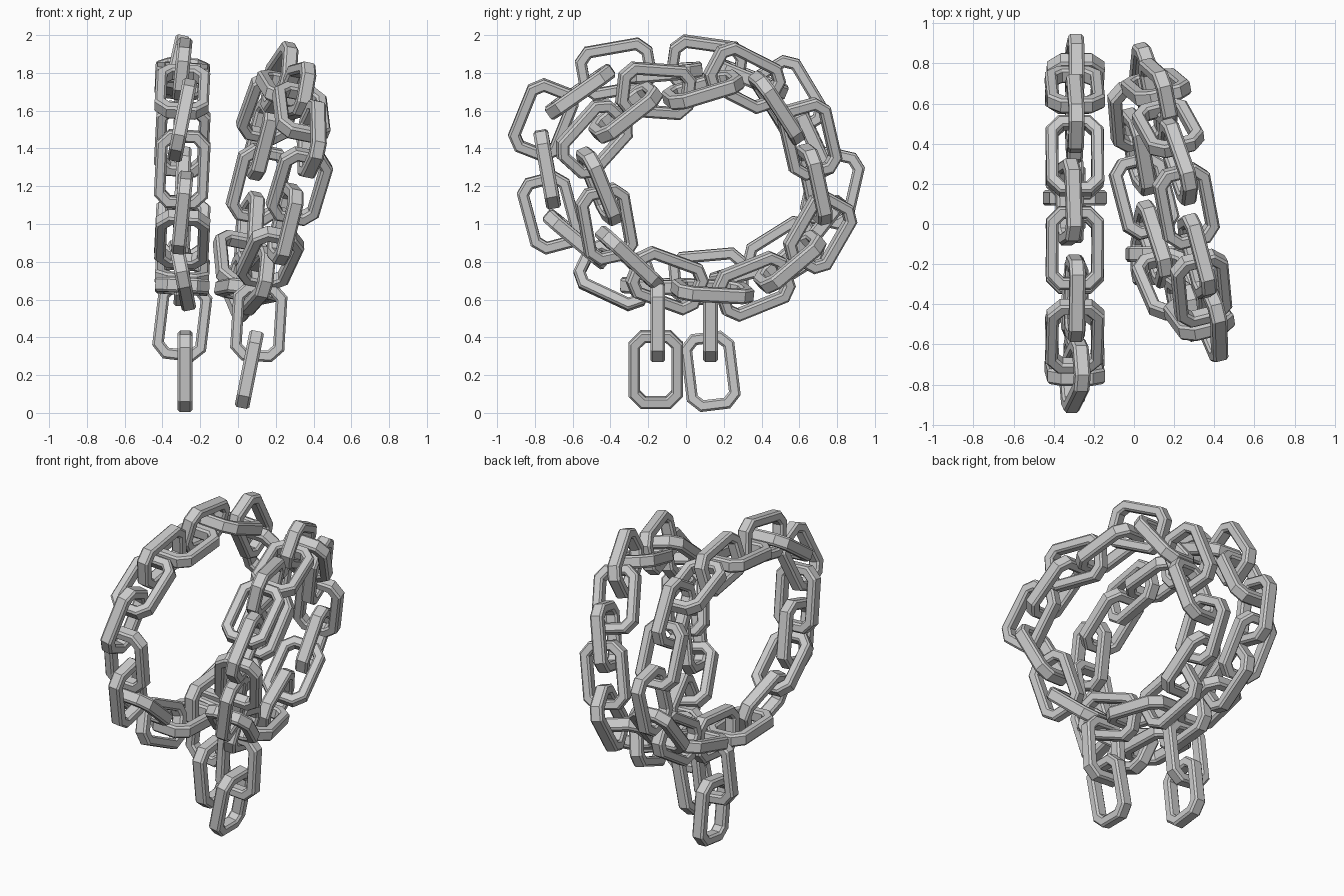
import bpy
from math import radians, cos, sin
from mathutils import Vector, Matrix

if "Cube" in bpy.data.objects:
    bpy.data.objects.remove(bpy.data.objects["Cube"])

LENGTH, WIDTH, CORNER = 0.415, 0.287, 0.064
# Bar cross-section: (inset from outer outline, height across the link)
SECTION = [(0, -.027), (0, .027), (.011, .039), (.049, .039),
           (.06, .027), (.06, -.027), (.049, -.039), (.011, -.039)]


def octagon(inset):
    a, b = LENGTH / 2 - inset, WIDTH / 2 - inset
    c = CORNER - inset * 0.586
    return [(a, -b + c), (a, b - c), (a - c, b), (-a + c, b),
            (-a, b - c), (-a, -b + c), (-a + c, -b), (a - c, -b)]


def link_mesh():
    loops = [[(x, y, h) for x, y in octagon(d)] for d, h in SECTION]
    verts = [loops[s][p] for p in range(8) for s in range(8)]
    faces = []
    for p in range(8):
        for s in range(8):
            q, r = (p + 1) % 8, (s + 1) % 8
            faces.append((p * 8 + s, q * 8 + s, q * 8 + r, p * 8 + r))
    mesh = bpy.data.meshes.new("chain_link")
    mesh.from_pydata(verts, [], faces)
    mesh.update()
    return mesh


MESH = link_mesh()


def add_link(name, pos, angle, across, slope=(0, 0)):
    """Long axis lies in the plane x = slope[0] * y + slope[1] * z."""
    cy, cz = cos(radians(angle)), sin(radians(angle))
    t = Vector((slope[0] * cy + slope[1] * cz, cy, cz)).normalized()
    n = Vector((1, -slope[0], -slope[1])).normalized()
    if across:
        n = t.cross(n).normalized()
    side = n.cross(t)
    rot = Matrix((t, side, n)).transposed().to_4x4()
    ob = bpy.data.objects.new(name, MESH)
    ob.matrix_world = Matrix.Translation(pos) @ rot
    bpy.context.collection.objects.link(ob)


# Left ring: y, z, angle of each link, alternating in-plane / crosswise
left = [(.11, 1.84, -8), (.34, 1.77, -22), (.55, 1.675, -59), (.67, 1.45, -65),
        (.775, 1.19, -103), (.70, .97, -128), (.52, .845, -148), (.33, .75, -165),
        (.12, .72, -175), (-.14, .67, 178), (-.375, .73, 155), (-.58, .92, 140),
        (-.72, 1.06, 105), (-.735, 1.29, 100), (-.755, 1.55, 68), (-.56, 1.70, 35),
        (-.37, 1.82, 10), (-.12, 1.80, 5)]
lean = {0: .22, 10: -.2, 12: .1, 14: .2, 16: .1}    # sideways tilt
for i, (y, z, a) in enumerate(left):
    x = -.325 if i == 0 else -.295
    add_link(f"left_ring_link_{i}", (x, y, z), a, i % 2 == 1, (0, lean.get(i, .05)))
add_link("left_hanging_link", (-.295, .13, .485), 90, True, (0, .12))
add_link("left_end_link", (-.28, .13, .22), 97, False)

# Right ring: x, y, z, angle, leaning in x
right = [(.315, -.16, 1.705, -4), (.26, .09, 1.71, 17), (.22, .31, 1.775, -27),
         (.17, .48, 1.615, -57), (.12, .655, 1.45, -77), (.11, .68, 1.21, -78),
         (.06, .71, .955, -120), (.02, .55, .80, -140), (.02, .36, .67, -158),
         (.05, .14, .645, 177), (.10, -.10, .70, 160), (.17, -.30, .82, 137),
         (.25, -.42, 1.0, 100), (.325, -.46, 1.2, 112), (.39, -.485, 1.45, 48),
         (.335, -.32, 1.59, 38)]
for i, (x, y, z, a) in enumerate(right):
    add_link(f"right_ring_link_{i}", (x, y, z), a, i % 2 == 1, (-.25, .2))
add_link("right_hanging_link", (.11, -.15, .48), 90, True, (0, .06))
add_link("right_end_link", (.06, -.16, .23), 90, False, (0, .2))
